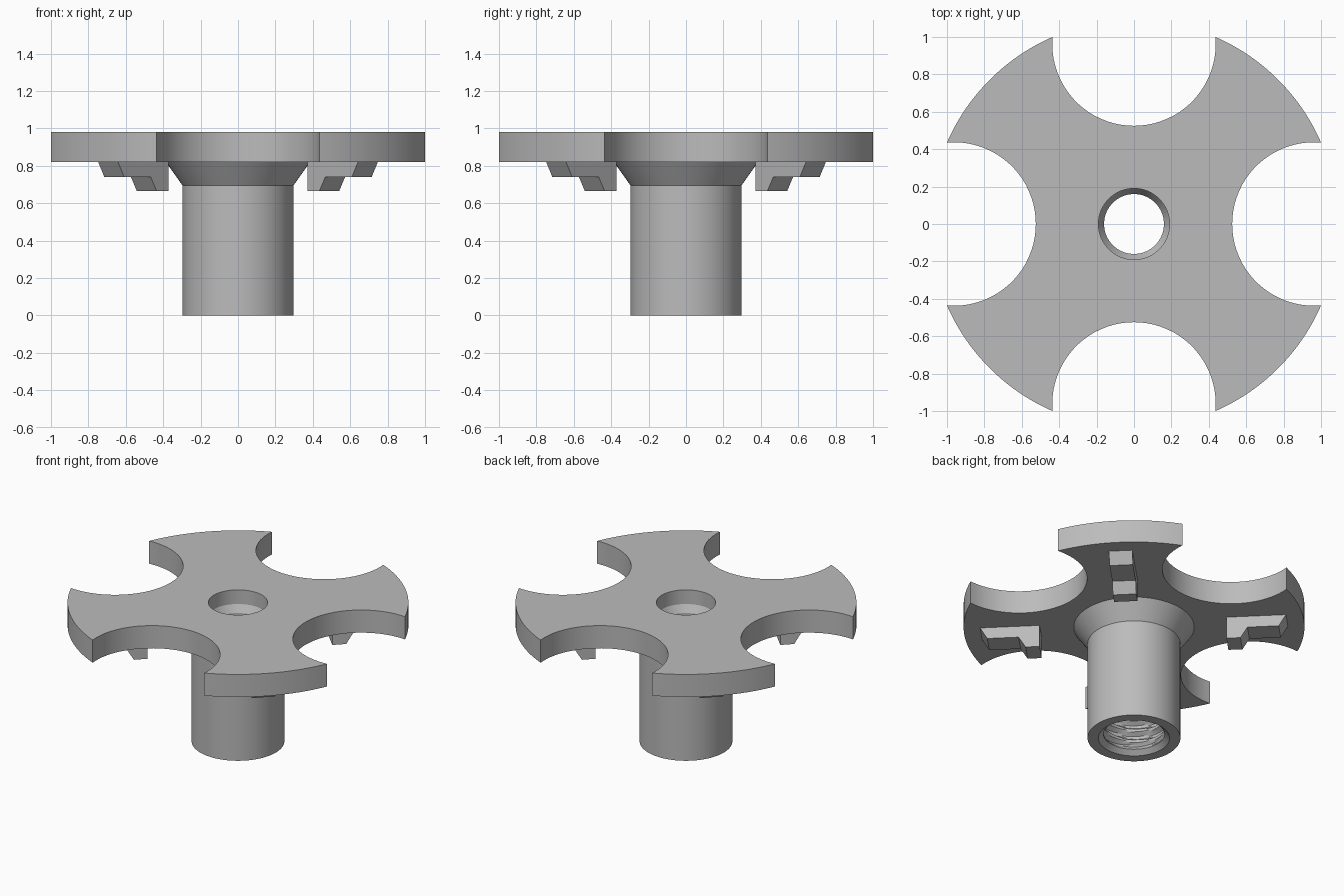
import bpy, bmesh
from math import sin, cos, pi, atan2, hypot, radians, sqrt
from mathutils import Matrix

cube = bpy.data.objects.get("Cube")
if cube:
    bpy.data.objects.remove(cube, do_unlink=True)

grey = bpy.data.materials.new("plain grey")
grey.use_nodes = True
grey.diffuse_color = (0.5, 0.5, 0.5, 1)
grey.node_tree.nodes["Principled BSDF"].inputs["Base Color"].default_value = (0.5, 0.5, 0.5, 1)

SEG = 96
PLATE_LOW, PLATE_TOP = 0.82, 0.98


def finish(name, bm, smooth=True):
    bmesh.ops.recalc_face_normals(bm, faces=bm.faces)
    mesh = bpy.data.meshes.new(name)
    bm.to_mesh(mesh)
    bm.free()
    mesh.materials.append(grey)
    ob = bpy.data.objects.new(name, mesh)
    bpy.context.collection.objects.link(ob)
    bpy.ops.object.select_all(action='DESELECT')
    ob.select_set(True)
    bpy.context.view_layer.objects.active = ob
    if smooth:
        bpy.ops.object.shade_smooth_by_angle(angle=radians(25))
    return ob


def add_loop(bm, points, z):
    verts = [bm.verts.new((x, y, z)) for x, y in points]
    return [bm.edges.new((a, b)) for a, b in zip(verts, verts[1:] + verts[:1])]


# Scalloped plate: four outer arcs joined by four round notches
notch_y, notch_r, tip_y = 0.962, 0.437, 1.0
tip_x = sqrt(notch_r ** 2 - (tip_y - notch_y) ** 2)
rim_r, tip_a = hypot(tip_x, tip_y), atan2(tip_x, tip_y)
lean = atan2(tip_y - notch_y, tip_x)
quarter = []
for i in range(24):
    a = tip_a + (pi / 2 - 2 * tip_a) * i / 24
    quarter.append((rim_r * cos(a), rim_r * sin(a)))
for i in range(40):
    a = lean - (pi + 2 * lean) * i / 40
    quarter.append((notch_r * cos(a), notch_y + notch_r * sin(a)))
outline = []
for k in range(4):
    c, s = cos(k * pi / 2), sin(k * pi / 2)
    outline += [(c * x - s * y, s * x + c * y) for x, y in quarter]

hole = [(0.19 * cos(2 * pi * i / SEG), 0.19 * sin(2 * pi * i / SEG)) for i in range(SEG)]
bm = bmesh.new()
edges = add_loop(bm, outline, PLATE_LOW) + add_loop(bm, hole, PLATE_LOW)
bmesh.ops.triangle_fill(bm, edges=edges, use_beauty=True)
top = bmesh.ops.extrude_face_region(bm, geom=bm.faces[:])["geom"]
bmesh.ops.translate(bm, vec=(0, 0, PLATE_TOP - PLATE_LOW),
                    verts=[g for g in top if isinstance(g, bmesh.types.BMVert)])
finish("scalloped_plate", bm)


# Threaded stem: revolved profile whose bore radius follows a helix
def thread_radius(z, a, pitch=0.08):
    t = (z / pitch - a / (2 * pi)) % 1
    ramp = min(max(abs(t - 0.5) * 4 - 0.5, 0), 1)
    fade = min(1, (z - 0.03) / 0.04, (0.72 - z) / 0.04)
    return 0.195 + 0.03 * ramp * max(fade, 0)


rings = [(0.228, 0), (0.297, 0), (0.297, 0.695), (0.387, 0.822), (0.25, 0.822),
         (0.25, 0.88), (0.19, 0.88), (0.16, 0.83), (0.16, 0.74)]
rings += [(None, 0.72 - 0.01 * i) for i in range(70)]
bm = bmesh.new()
grid = []
for r, z in rings:
    row = []
    for i in range(SEG):
        a = 2 * pi * i / SEG
        radius = thread_radius(z, a) if r is None else r
        row.append(bm.verts.new((radius * cos(a), radius * sin(a), z)))
    grid.append(row)
for low, high in zip(grid, grid[1:] + grid[:1]):
    for i in range(SEG):
        j = (i + 1) % SEG
        bm.faces.new((low[i], low[j], high[j], high[i]))
finish("threaded_stem", bm)

# Stepped lugs under each arm, pointing outward on the diagonals
lug_profile = [(0.6, 0.825), (0.6, 0.665), (0.69, 0.665),
               (0.735, 0.74), (0.936, 0.74), (0.985, 0.825)]
for k, place in enumerate(("back_left", "back_right", "front_right", "front_left")):
    bm = bmesh.new()
    face = bm.faces.new([bm.verts.new((d, -0.075, z)) for d, z in lug_profile])
    side = bmesh.ops.extrude_face_region(bm, geom=[face])["geom"]
    bmesh.ops.translate(bm, vec=(0, 0.15, 0),
                        verts=[g for g in side if isinstance(g, bmesh.types.BMVert)])
    bmesh.ops.rotate(bm, verts=bm.verts, matrix=Matrix.Rotation(pi / 4 + k * pi / 2, 3, 'Z'))
    finish(place + "_lug", bm, smooth=False)
